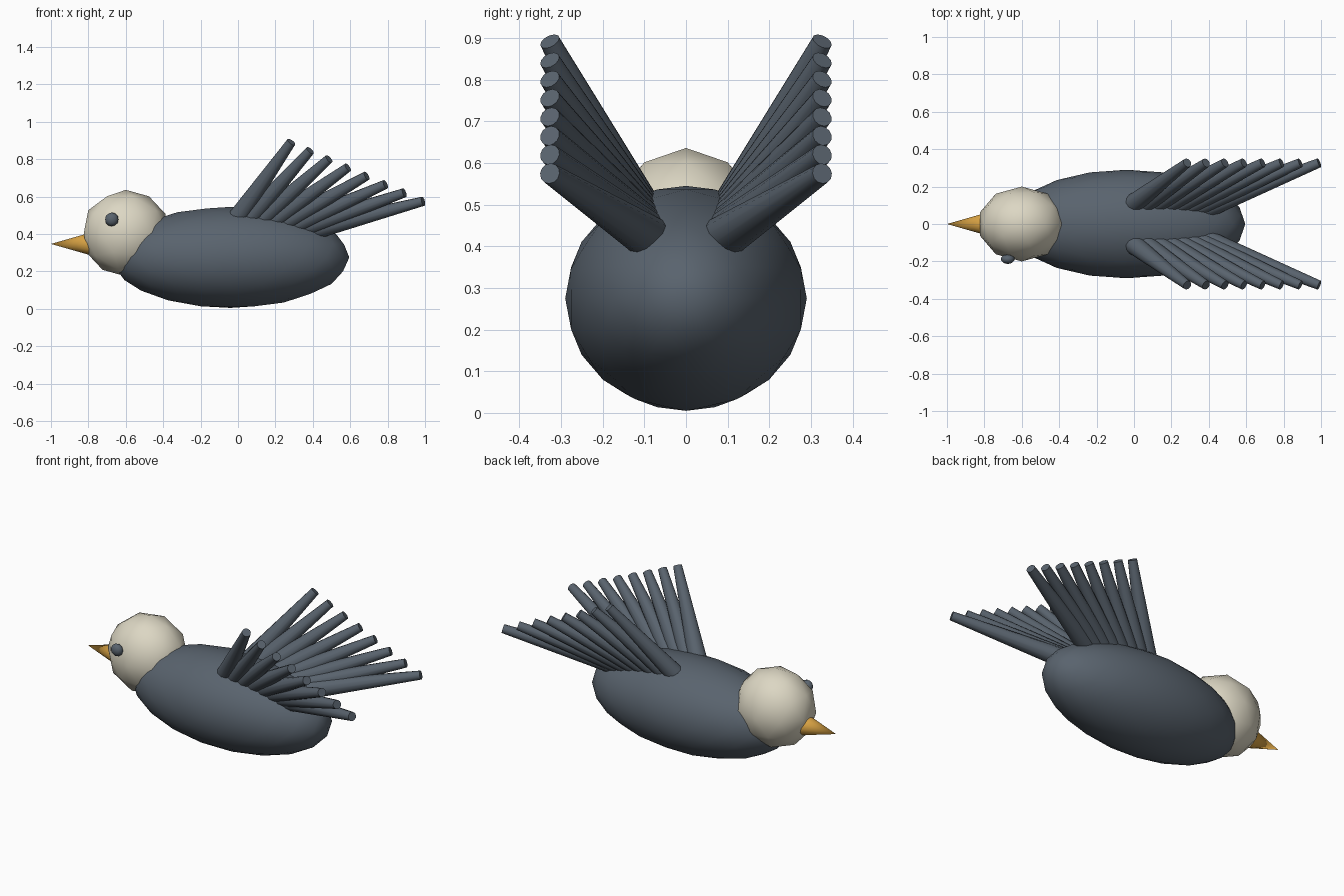
import bpy
from mathutils import Vector

if "Cube" in bpy.data.objects:
    bpy.data.objects.remove(bpy.data.objects["Cube"])


def material(name, rgb):
    m = bpy.data.materials.new(name)
    m.diffuse_color = (*rgb, 1)
    m.use_nodes = True
    m.node_tree.nodes["Principled BSDF"].inputs["Base Color"].default_value = m.diffuse_color
    return m


SLATE = material("slate grey", (0.10, 0.125, 0.155))
CREAM = material("cream", (0.72, 0.68, 0.55))
AMBER = material("amber", (0.72, 0.38, 0.06))


def finish(name, mat, angle=0.6):
    ob = bpy.context.object
    ob.name = name
    ob.data.materials.append(mat)
    bpy.ops.object.transform_apply(location=False, rotation=True, scale=True)
    bpy.ops.object.shade_smooth_by_angle(angle=angle)
    return ob


def ellipsoid(name, mat, center, radii, detail):
    bpy.ops.mesh.primitive_ico_sphere_add(subdivisions=detail, radius=1, location=center)
    bpy.context.object.scale = radii
    return finish(name, mat)


def taper(name, mat, a, b, r1, r2, sides=12):
    """Cone or tapered rod running from point a to point b."""
    a, b = Vector(a), Vector(b)
    d = b - a
    bpy.ops.mesh.primitive_cone_add(vertices=sides, radius1=r1, radius2=r2,
                                    depth=d.length, location=(a + b) / 2,
                                    rotation=d.to_track_quat('Z', 'Y').to_euler())
    return finish(name, mat)


# Body, head, single eye on the near side, beak
ellipsoid("body", SLATE, (-0.04, 0, 0.275), (0.635, 0.29, 0.27), 3)
ellipsoid("head", CREAM, (-0.6, 0, 0.405), (0.236, 0.2, 0.231), 2)
ellipsoid("eye", SLATE, (-0.675, -0.188, 0.478), (0.037, 0.026, 0.037), 2)
taper("beak", AMBER, (-0.79, 0, 0.347), (-1.0, 0, 0.347), 0.06, 0.0)

# Wings: a fan of eight tapered feathers on each side
root_a, root_b = Vector((-0.02, 0.095, 0.46)), Vector((0.36, 0.073, 0.41))
tip_a, tip_b = Vector((0.285, 0.327, 0.892)), Vector((0.99, 0.327, 0.575))
COUNT = 8
for side, label in ((-1, "right"), (1, "left")):
    for i in range(COUNT):
        t = i / (COUNT - 1)
        root, tip = root_a.lerp(root_b, t), tip_a.lerp(tip_b, t)
        root.y *= side
        tip.y *= side
        taper(f"{label}_wing_feather_{i + 1}", SLATE, root, tip, 0.055, 0.025)
